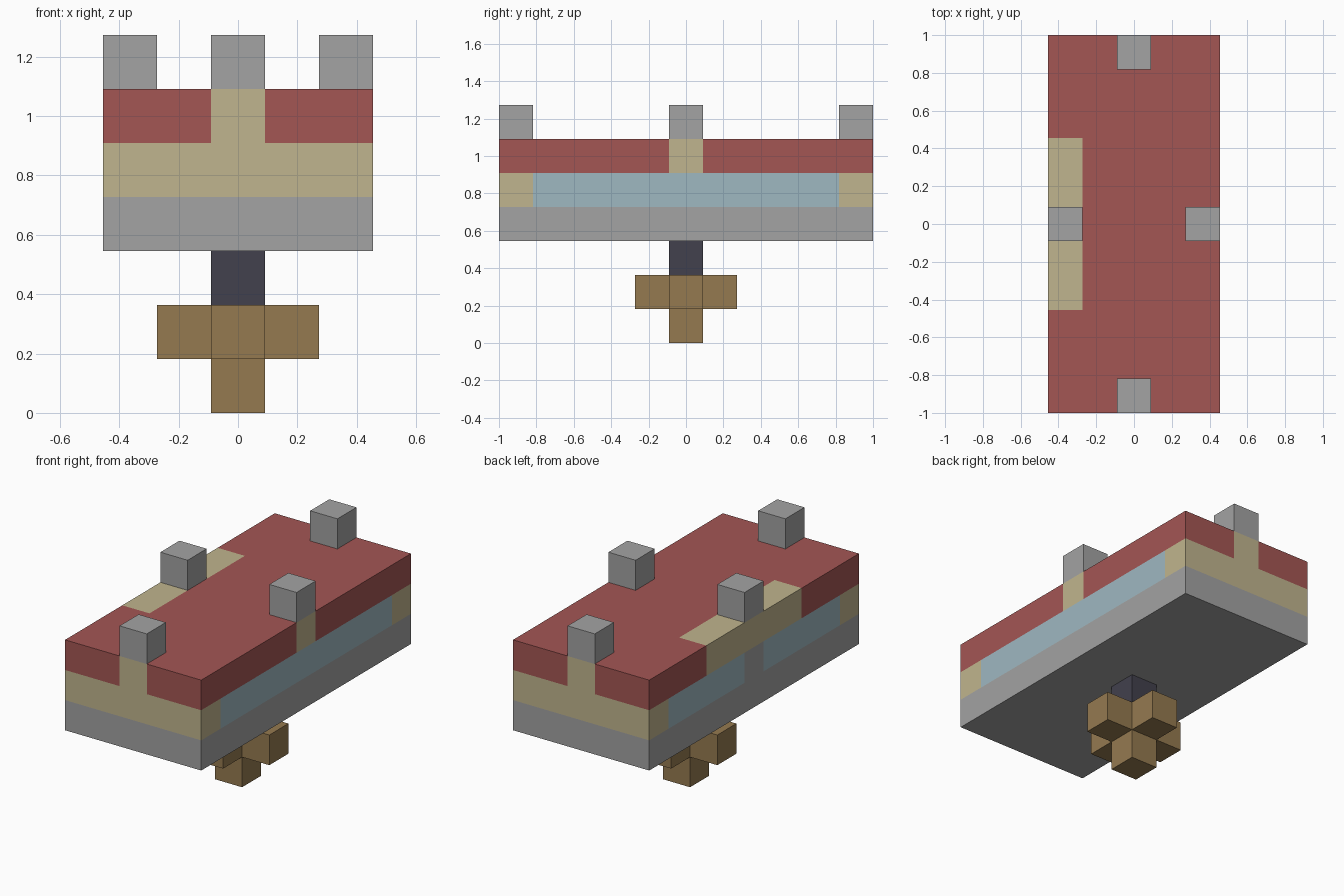
import bpy
import bmesh
from mathutils import Matrix, Vector

if "Cube" in bpy.data.objects:
    bpy.data.objects.remove(bpy.data.objects["Cube"], do_unlink=True)

U = 2 / 11  # one block


def material(name, srgb):
    linear = [((c / 255 + 0.055) / 1.055) ** 2.4 for c in srgb]
    mat = bpy.data.materials.new(name)
    mat.use_nodes = True
    mat.diffuse_color = (*linear, 1)
    mat.node_tree.nodes["Principled BSDF"].inputs["Base Color"].default_value = (*linear, 1)
    return mat


GREY = material("stone grey", (163, 163, 163))
RED = material("brick red", (164, 86, 84))
TAN = material("sand", (192, 181, 142))
BLUE = material("pale blue glass", (159, 184, 193))
NAVY = material("dark slate", (66, 65, 77))
BROWN = material("wood brown", (149, 122, 80))


def box(size, centre):
    """Box in block units; z is measured from the ground."""
    bm = bmesh.new()
    bmesh.ops.create_cube(bm, size=1, matrix=Matrix.Translation(Vector(centre) * U)
                          @ Matrix.Diagonal((*(s * U for s in size), 1)))
    return bm


def finish(bm, name, *mats):
    mesh = bpy.data.meshes.new(name)
    bm.to_mesh(mesh)
    bm.free()
    for mat in mats:
        mesh.materials.append(mat)
    obj = bpy.data.objects.new(name, mesh)
    bpy.context.collection.objects.link(obj)
    return obj


def body_material(p):
    """Index into grey, red, sand, blue for a face centre in block units."""
    side, end = abs(p.x) > 1.5, abs(p.y) > 4.5
    if p.z < 4:
        return 0
    if p.z < 5:  # window band
        if end:
            return 2
        return 0 if p.x < 0 and abs(p.y) < 0.5 else 3
    # roof band: sand posts below the battlements, wide sand panel on one side
    end_post = end and abs(p.x) < 0.5
    side_post = p.x > 1.5 and abs(p.y) < 0.5
    panel = side and p.x < 0 and abs(p.y) < 2.5
    return 2 if end_post or side_post or panel else 1


# Body: one block cut along the colour boundaries
bm = box((5, 11, 3), (0, 0, 4.5))
cuts = {(1, 0, 0): (-1.5, -0.5, 0.5, 1.5),
        (0, 1, 0): (-4.5, -2.5, -0.5, 0.5, 2.5, 4.5),
        (0, 0, 1): (4, 5)}
for normal, offsets in cuts.items():
    for offset in offsets:
        bmesh.ops.bisect_plane(bm, geom=bm.verts[:] + bm.edges[:] + bm.faces[:],
                               plane_co=Vector(normal) * offset * U, plane_no=normal)
for face in bm.faces:
    face.material_index = body_material(face.calc_center_median() / U)
finish(bm, "body", GREY, RED, TAN, BLUE)

# Battlement blocks at the middle of each top edge
for name, x, y in (("front", 0, -5), ("back", 0, 5), ("left", 2, 0), ("right", -2, 0)):
    finish(box((1, 1, 1), (x, y, 6.5)), name + "_battlement", GREY)

# Short stem below the body
finish(box((1, 1, 1), (0, 0, 2.5)), "stem", NAVY)

# Wooden hub with four arms and a foot, drawn out of one block
bm = box((1, 1, 1), (0, 0, 1.5))
bm.normal_update()
faces = [f for f in bm.faces if f.normal.z < 0.5]
for face in bmesh.ops.extrude_discrete_faces(bm, faces=faces)["faces"]:
    face.normal_update()
    bmesh.ops.translate(bm, verts=face.verts[:], vec=face.normal * U)
bmesh.ops.remove_doubles(bm, verts=bm.verts[:], dist=0.001)
bmesh.ops.recalc_face_normals(bm, faces=bm.faces[:])
finish(bm, "cross_base", BROWN)
